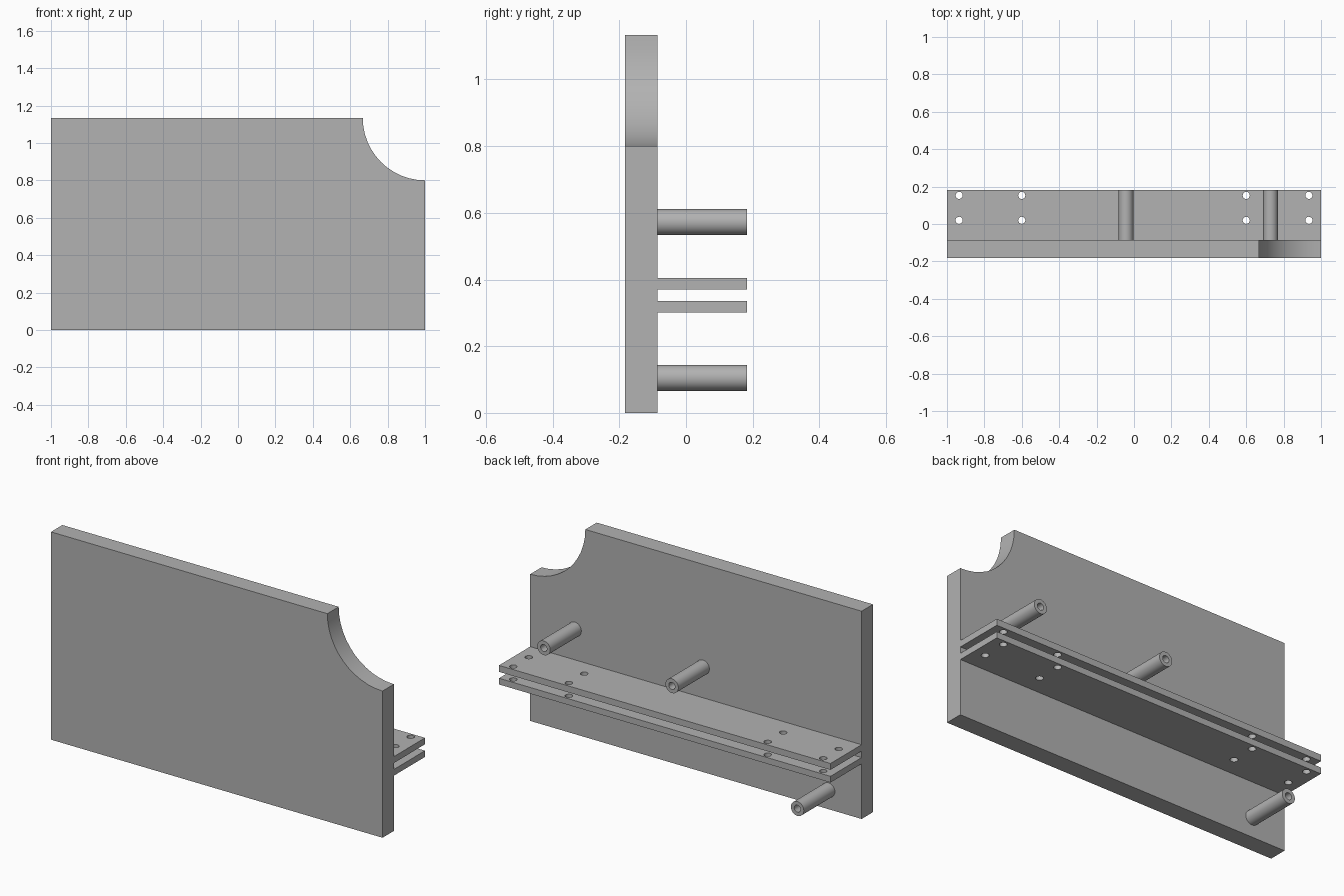
import bpy, bmesh, math
from mathutils import Matrix, Vector

cube = bpy.data.objects.get("Cube")
if cube:
    bpy.data.objects.remove(cube, do_unlink=True)

grey = bpy.data.materials.new("plain grey")
grey.use_nodes = True
colour = (0.445, 0.445, 0.445, 1)
grey.diffuse_color = colour
grey.node_tree.nodes["Principled BSDF"].inputs["Base Color"].default_value = colour

FRONT, INNER, BACK = -0.183, -0.085, 0.183
HEIGHT, NOTCH = 1.133, 0.333


def make_object(name, bm):
    bmesh.ops.recalc_face_normals(bm, faces=bm.faces)
    mesh = bpy.data.meshes.new(name)
    bm.to_mesh(mesh)
    bm.free()
    mesh.materials.append(grey)
    obj = bpy.data.objects.new(name, mesh)
    bpy.context.collection.objects.link(obj)
    return obj


def shade(obj):
    bpy.ops.object.select_all(action='DESELECT')
    obj.select_set(True)
    bpy.context.view_layer.objects.active = obj
    bpy.ops.object.shade_smooth_by_angle(angle=math.radians(30))


# Front panel with a concave quarter-circle corner
bm = bmesh.new()
outline = [(-1, HEIGHT), (-1, 0), (1, 0)]
for i in range(13):
    a = math.pi / 2 * i / 12
    outline.append((1 - NOTCH * math.sin(a), HEIGHT - NOTCH * math.cos(a)))
face = bm.faces.new([bm.verts.new((x, FRONT, z)) for x, z in outline])
new = bmesh.ops.extrude_face_region(bm, geom=[face])["geom"]
moved = [v for v in new if isinstance(v, bmesh.types.BMVert)]
bmesh.ops.translate(bm, verts=moved, vec=(0, INNER - FRONT, 0))
shade(make_object("front_panel", bm))

# Drill cutter for the shelf screw holes
bm = bmesh.new()
for x in (-0.935, -0.6, 0.6, 0.935):
    for y in (0.02, 0.153):
        bmesh.ops.create_cone(bm, cap_ends=True, segments=24, radius1=0.019,
                              radius2=0.019, depth=0.4,
                              matrix=Matrix.Translation((x, y, 0.35)))
drill = make_object("hole_cutter", bm)
drill.hide_render = True

# Two parallel shelves
for name, z0, z1 in (("lower_shelf", 0.301, 0.335), ("upper_shelf", 0.37, 0.405)):
    bm = bmesh.new()
    centre = Vector((0, (INNER + BACK) / 2, (z0 + z1) / 2))
    size = Matrix.Diagonal((2, BACK - INNER, z1 - z0, 1))
    bmesh.ops.create_cube(bm, size=1, matrix=Matrix.Translation(centre) @ size)
    shelf = make_object(name, bm)
    cut = shelf.modifiers.new("holes", 'BOOLEAN')
    cut.operation, cut.solver, cut.object = 'DIFFERENCE', 'EXACT', drill
    bpy.context.view_layer.objects.active = shelf
    bpy.ops.object.modifier_apply(modifier=cut.name)
    shade(shelf)
bpy.data.objects.remove(drill, do_unlink=True)

# Hollow standoff posts
for name, x, z in (("left_post", 0.73, 0.572), ("middle_post", -0.043, 0.572),
                   ("low_right_post", -0.80, 0.105)):
    bm = bmesh.new()
    section = [(0.019, INNER), (0.019, BACK), (0.039, BACK), (0.039, INNER)]
    verts = [bm.verts.new((x + r, y, z)) for r, y in section]
    edges = [bm.edges.new((verts[i], verts[(i + 1) % 4])) for i in range(4)]
    bmesh.ops.spin(bm, geom=verts + edges, cent=(x, 0, z), axis=(0, 1, 0),
                   angle=math.tau, steps=32, use_merge=True)
    bmesh.ops.remove_doubles(bm, verts=bm.verts, dist=0.0001)
    shade(make_object(name, bm))
